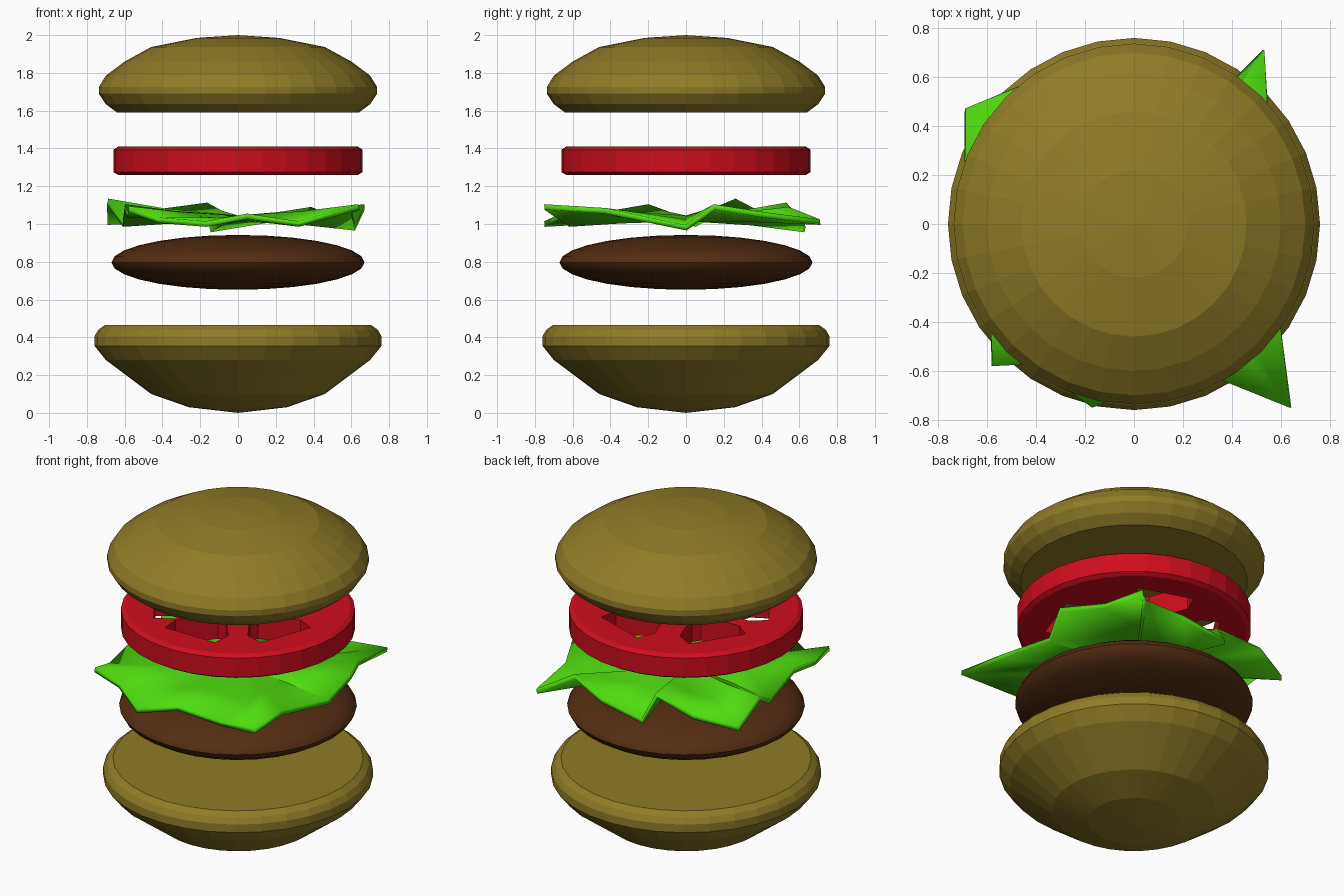
import bpy, bmesh, math

if "Cube" in bpy.data.objects:
    bpy.data.objects.remove(bpy.data.objects["Cube"])

SIDES = 32


def material(name, rgb):
    m = bpy.data.materials.new(name)
    m.diffuse_color = (*rgb, 1)
    m.use_nodes = True
    m.node_tree.nodes["Principled BSDF"].inputs["Base Color"].default_value = m.diffuse_color
    return m


BUN = material("bread", (0.28, 0.20, 0.02))
RED = material("tomato_red", (0.62, 0.004, 0.012))
GREEN = material("leaf_green", (0.08, 0.72, 0.005))
BROWN = material("meat_brown", (0.09, 0.026, 0.006))


def add_object(name, bm, mat):
    bmesh.ops.recalc_face_normals(bm, faces=bm.faces)
    me = bpy.data.meshes.new(name)
    bm.to_mesh(me)
    bm.free()
    if mat:
        me.materials.append(mat)
    ob = bpy.data.objects.new(name, me)
    bpy.context.collection.objects.link(ob)
    return ob


def smooth(ob, degrees):
    bpy.ops.object.select_all(action='DESELECT')
    ob.select_set(True)
    bpy.context.view_layer.objects.active = ob
    bpy.ops.object.shade_smooth_by_angle(angle=math.radians(degrees))


def lathe(name, profile, mat):
    """Closed turned solid; profile of (radius, z) rings, ends capped flat
    or closed to a tip where the radius is 0."""
    bm = bmesh.new()
    rings = []
    for r, z in profile:
        n = SIDES if r > 0 else 1
        rings.append([bm.verts.new((r * math.cos(math.tau * i / SIDES),
                                    r * math.sin(math.tau * i / SIDES), z))
                      for i in range(n)])
    for a, b in zip(rings, rings[1:]):
        for i in range(SIDES):
            j = (i + 1) % SIDES
            if len(a) == 1:
                bm.faces.new((a[0], b[i], b[j]))
            elif len(b) == 1:
                bm.faces.new((a[i], a[j], b[0]))
            else:
                bm.faces.new((a[i], a[j], b[j], b[i]))
    for ring in (rings[0], rings[-1]):
        if len(ring) > 1:
            bm.faces.new(ring)
    return add_object(name, bm, mat)


# Buns
lathe("bottom_bun", [(0, 0), (0.26, 0.03), (0.46, 0.10), (0.60, 0.205),
                     (0.70, 0.28), (0.76, 0.355), (0.76, 0.405),
                     (0.74, 0.44), (0.705, 0.465)], BUN)
lathe("top_bun", [(0.64, 1.59), (0.70, 1.635), (0.737, 1.69), (0.737, 1.725),
                  (0.70, 1.785), (0.60, 1.86), (0.46, 1.937),
                  (0.22, 1.985), (0, 2.0)], BUN)

# Patty: flattened ball
patty = lathe("patty", [(0.67 * math.sin(math.pi * i / 14) if 0 < i < 14 else 0,
                         0.797 - 0.145 * math.cos(math.pi * i / 14))
                        for i in range(15)], BROWN)
smooth(patty, 35)

# Lettuce: crumpled leaf from a wavy outline, thickened
outline = [(.67, .15, 1.09), (.55, .40, 1.05), (.53, .71, 1.01), (.38, .55, 1.08),
           (.15, .62, 1.02), (-.14, .63, .97), (-.17, .53, 1.10), (-.45, .57, 1.06),
           (-.69, .47, 1.01), (-.69, .26, 1.12), (-.61, .05, 1.00), (-.60, -.20, 1.09),
           (-.585, -.43, 1.05), (-.58, -.58, 1.08), (-.42, -.57, 1.02),
           (-.17, -.75, 1.0), (.05, -.66, 1.04), (.32, -.62, 1.0),
           (.64, -.75, 1.09), (.60, -.43, 1.07), (.62, 0, .98)]
bm = bmesh.new()
outer = [bm.verts.new(p) for p in outline]
inner = [bm.verts.new((x * .55, y * .55, 1.03 + (z - 1.03) * .4)) for x, y, z in outline]
centre = bm.verts.new((0, 0, 1.03))
for i in range(len(outline)):
    j = (i + 1) % len(outline)
    bm.faces.new((outer[i], outer[j], inner[j], inner[i]))
    bm.faces.new((inner[i], inner[j], centre))
lettuce = add_object("lettuce", bm, GREEN)
solid = lettuce.modifiers.new("thickness", 'SOLIDIFY')
solid.thickness, solid.offset = 0.03, 0
smooth(lettuce, 35)

# Tomato slice with wedge-shaped seed holes
tomato = lathe("tomato_slice", [(0.635, 1.26), (0.66, 1.275), (0.66, 1.393),
                                (0.635, 1.41)], RED)
wedge = [(.16, -10), (.40, -27), (.50, -20), (.50, 20), (.40, 27), (.16, 10)]
bm = bmesh.new()
for turn in (-20, -90, -147, 147, 72):
    pts = [(r * math.cos(math.radians(a + turn)), r * math.sin(math.radians(a + turn)))
           for r, a in wedge]
    low = [bm.verts.new((x, y, 1.2)) for x, y in pts]
    high = [bm.verts.new((x, y, 1.5)) for x, y in pts]
    bm.faces.new(low)
    bm.faces.new(high)
    for i in range(len(pts)):
        j = (i + 1) % len(pts)
        bm.faces.new((low[i], low[j], high[j], high[i]))
cutter = add_object("seed_hole_cutter", bm, RED)
cutter.hide_render = True
cutter.hide_set(True)
cut = tomato.modifiers.new("seed_holes", 'BOOLEAN')
cut.operation, cut.object, cut.solver = 'DIFFERENCE', cutter, 'EXACT'
